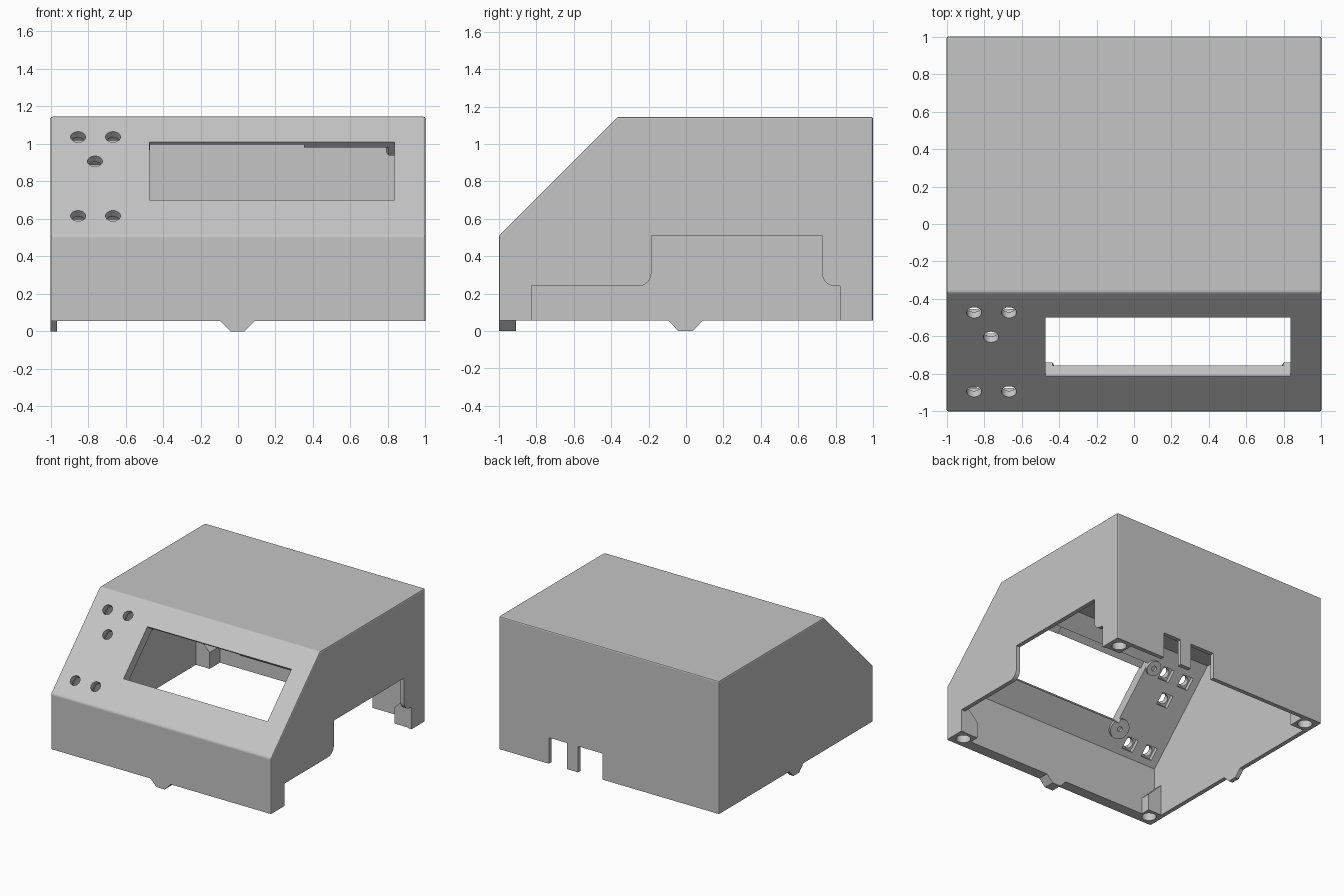
import bpy, bmesh, math
from mathutils import Matrix, Vector

if "Cube" in bpy.data.objects:
    bpy.data.objects.remove(bpy.data.objects["Cube"], do_unlink=True)

grey = bpy.data.materials.new("light_grey_plastic")
grey.use_nodes = True
grey.diffuse_color = (0.56, 0.56, 0.56, 1)
grey.node_tree.nodes["Principled BSDF"].inputs["Base Color"].default_value = (0.56, 0.56, 0.56, 1)

WALL, FRONT_WALL, BASE, TOP, SLOPE_Z = 0.035, 0.09, 0.056, 1.145, 0.51
PANEL = 0.078  # thickness of the sloped panel
# Local frame of the sloped panel: x across, y up the slope, z outward
SLOPE = Matrix.Translation((0, -1, SLOPE_Z)) @ Matrix.Rotation(math.radians(45), 4, 'X')


def make(name, bm, matrix=None):
    if matrix is not None:
        bm.transform(matrix)
    bmesh.ops.recalc_face_normals(bm, faces=bm.faces)
    mesh = bpy.data.meshes.new(name)
    bm.to_mesh(mesh)
    bm.free()
    mesh.materials.append(grey)
    ob = bpy.data.objects.new(name, mesh)
    bpy.context.collection.objects.link(ob)
    return ob


def prism_bm(points, lo, hi, axis='X'):
    """Extrude a (y, z) outline along x, or an (x, z) outline along y."""
    bm = bmesh.new()
    at = (lambda a, b, d: (d, a, b)) if axis == 'X' else (lambda a, b, d: (a, d, b))
    face = bm.faces.new([bm.verts.new(at(a, b, lo)) for a, b in points])
    geo = bmesh.ops.extrude_face_region(bm, geom=[face])["geom"]
    moved = [v for v in geo if isinstance(v, bmesh.types.BMVert)]
    bmesh.ops.translate(bm, verts=moved, vec=Vector(at(0, 0, hi - lo)))
    return bm


def box(name, x, y, z, matrix=None):
    outline = [(y[0], z[0]), (y[1], z[0]), (y[1], z[1]), (y[0], z[1])]
    return make(name, prism_bm(outline, *x), matrix)


def cylinder(name, x, y, z, radius, matrix=None):
    bm = bmesh.new()
    bmesh.ops.create_cone(bm, cap_ends=True, segments=32, radius1=radius, radius2=radius, depth=z[1] - z[0])
    bm.transform(Matrix.Translation((x, y, (z[0] + z[1]) / 2)))
    return make(name, bm, matrix)


def cut(target, cutters):
    bpy.context.view_layer.objects.active = target
    for c in cutters:
        mod = target.modifiers.new("cut", 'BOOLEAN')
        mod.operation, mod.solver, mod.object = 'DIFFERENCE', 'EXACT', c
        bpy.ops.object.modifier_apply(modifier=mod.name)
        bpy.data.objects.remove(c, do_unlink=True)


def arc(cy, cz, r, start, end, steps=8):
    angles = [math.radians(start + (end - start) * i / steps) for i in range(steps + 1)]
    return [(cy + r * math.cos(a), cz + r * math.sin(a)) for a in angles]


def screw_hole(sx, sy):
    return cylinder("screw_hole", sx * 0.912, sy * 0.912, (-0.1, 0.13), 0.055)


# Outer housing body with slightly eased edges
bm = prism_bm([(-1, BASE), (-1, SLOPE_Z), (-0.365, TOP), (1, TOP), (1, BASE)], -1, 1)
eased = [e for e in bm.edges if max(v.co.z for v in e.verts) > BASE + 0.01]
bmesh.ops.bevel(bm, geom=eased, offset=0.01, segments=2, profile=0.5, affect='EDGES')
housing = make("housing", bm)

# Hollow interior, open at the bottom, with a thicker front wall
side, front, z_in = 1 - WALL, 1 - FRONT_WALL, TOP - WALL
line = 1 + SLOPE_Z - PANEL * math.sqrt(2)
cavity = make("cavity", prism_bm(
    [(-front, -0.2), (-front, line - front), (z_in - line, z_in), (side, z_in), (side, -0.2)], -side, side))

# Stepped side opening with rounded shoulders
opening = [(-0.827, -0.1), (-0.827, 0.24)] + arc(-0.257, 0.312, 0.072, -90, 0) + [(-0.185, 0.512), (0.727, 0.512)]
opening += arc(0.799, 0.312, 0.072, 180, 270) + [(0.824, 0.24), (0.824, -0.1)]
cutters = [cavity, make("side_opening", prism_bm(opening, 0.9, 1.1))]

# Rear cable notches
for x in ((0.38, 0.545), (0.06, 0.28)):
    cutters.append(box("notch", x, (0.9, 1.1), (-0.1, 0.27)))

# Display window and the thinned strip behind its upper edge
cutters.append(box("window", (-0.472, 0.835), (0.269, 0.707), (-0.3, 0.1), SLOPE))
cutters.append(box("thin_strip", (-0.472, 0.351), (0.65, 0.77), (-0.2, -0.02), SLOPE))
cutters.append(box("thin_strip", (0.35, 0.835), (0.65, 0.77), (-0.2, -0.04), SLOPE))

# Button holes with square pockets on the inside
for x, z in ((-0.853, 1.037), (-0.667, 1.037), (-0.763, 0.907), (-0.853, 0.616), (-0.667, 0.616)):
    s = (z - SLOPE_Z) * math.sqrt(2)
    cutters.append(cylinder("button_hole", x, s, (-0.2, 0.1), 0.04, SLOPE))
    cutters.append(box("button_pocket", (x - 0.05, x + 0.05), (s - 0.05, s + 0.05), (-0.2, -0.045), SLOPE))

# Corner screw posts, their tops sloping down from the side walls
parts = [housing]
for sx in (-1, 1):
    for sy in (-1, 1):
        outline = [(sx * side, BASE), (sx * 0.84, BASE), (sx * 0.84, 0.19), (sx * side, 0.315)]
        outer = side if sy > 0 else front
        lo, hi = sorted((sy * 0.832, sy * outer))
        post = make("corner_post", prism_bm(outline, lo, hi, 'Y'))
        cut(post, [screw_hole(sx, sy)])
        parts.append(post)
        cutters.append(screw_hole(sx, sy))
cut(housing, cutters)

# Display mounting bosses around the window corners
for x, s, radius in ((-0.505, 0.23, 0.08), (0.868, 0.23, 0.08), (-0.53, 0.755, 0.06), (0.85, 0.745, 0.06)):
    boss = cylinder("display_boss", x, s, (-0.1, -0.035), radius, SLOPE)
    cut(boss, [cylinder("boss_hole", x, s, (-0.3, -0.06), 0.02, SLOPE),
               box("boss_trim", (-0.472, 0.835), (0.269, 0.707), (-0.3, 0.1), SLOPE)])
    parts.append(boss)

# Locating tabs under the front and side walls
tab = [(-0.095, BASE), (-0.04, 0), (0.035, 0), (0.09, BASE)]
parts.append(make("front_tab", prism_bm(tab, -1, -front, 'Y')))
parts.append(make("side_tab", prism_bm(tab, -1, -side)))

# Smooth the round surfaces, keep the edges crisp
bpy.ops.object.select_all(action='DESELECT')
for ob in parts:
    ob.select_set(True)
bpy.context.view_layer.objects.active = housing
bpy.ops.object.shade_smooth_by_angle(angle=math.radians(12))
